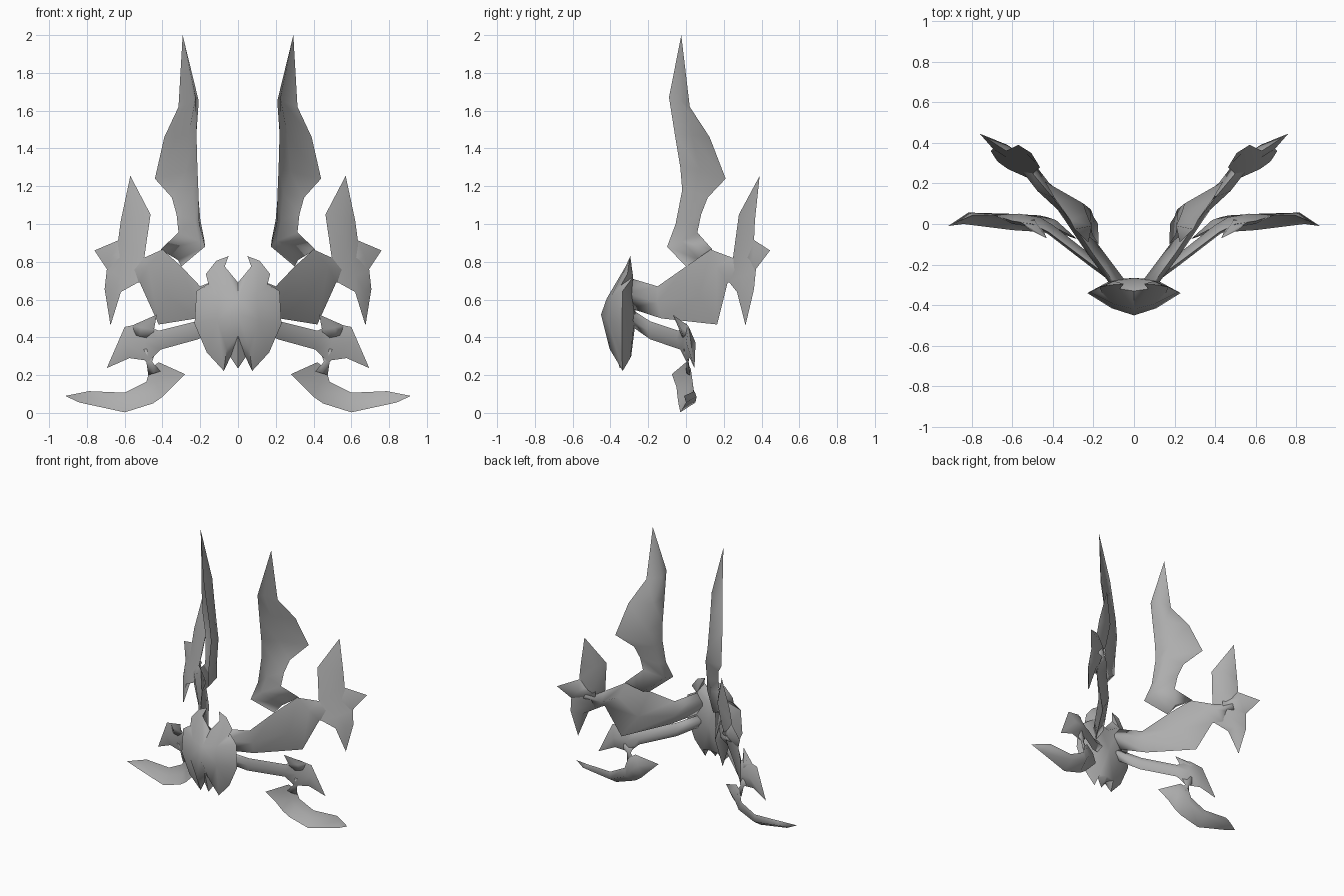
import bpy, bmesh, math
from mathutils import Vector

grey = bpy.data.materials.new("steel_grey")
grey.diffuse_color = (0.42, 0.42, 0.42, 1)


def finish(bm, name, angle):
    # mirror across x, weld the centre line and smooth
    geom = bm.verts[:] + bm.edges[:] + bm.faces[:]
    dup = bmesh.ops.duplicate(bm, geom=geom)["geom"]
    for v in dup:
        if isinstance(v, bmesh.types.BMVert):
            v.co.x = -v.co.x
    bmesh.ops.reverse_faces(bm, faces=[f for f in dup if isinstance(f, bmesh.types.BMFace)])
    bmesh.ops.remove_doubles(bm, verts=bm.verts[:], dist=0.0005)
    bmesh.ops.recalc_face_normals(bm, faces=bm.faces[:])
    me = bpy.data.meshes.new(name)
    bm.to_mesh(me)
    bm.free()
    me.materials.append(grey)
    ob = bpy.data.objects.new(name, me)
    bpy.context.collection.objects.link(ob)
    bpy.ops.object.select_all(action='DESELECT')
    ob.select_set(True)
    bpy.context.view_layer.objects.active = ob
    bpy.ops.object.shade_smooth_by_angle(angle=math.radians(angle))


def blade(name, normal, back, front, sections, mid=0.5, angle=110):
    """Loft four-sided sections: two edge points plus a back and a front ridge.
    A section with a single point is a sharp tip."""
    bm = bmesh.new()
    n = Vector(normal).normalized()
    rings = []
    for s in sections:
        if len(s) == 1:
            rings.append([bm.verts.new(s[0])])
            continue
        a, b = Vector(s[0]), Vector(s[1])
        m = a.lerp(b, mid)
        k = min(1.0, (b - a).length / 0.12)
        rings.append([bm.verts.new(p) for p in (a, m + n * back * k, b, m + n * front * k)])
    for r, q in zip(rings, rings[1:]):
        for i in range(4):
            j = (i + 1) % 4
            if len(q) == 1:
                bm.faces.new((r[i], r[j], q[0]))
            elif len(r) == 1:
                bm.faces.new((r[0], q[j], q[i]))
            else:
                bm.faces.new((r[i], r[j], q[j], q[i]))
    for r in (rings[0], rings[-1]):
        if len(r) == 4:
            bm.faces.new(r)
    finish(bm, name, angle)


WING = (-0.79, 0.61, 0)
LEG = (-0.56, 0.83, 0)

# upper arm reaching out and back from the body
blade("upper_arm", WING, 0.05, -0.02, [
    ((0.09, -0.30, 0.715), (0.09, -0.30, 0.555)),
    ((0.20, -0.15, 0.67), (0.22, -0.13, 0.50)),
    ((0.30, 0.00, 0.775), (0.42, 0.165, 0.468)),
    ((0.40, 0.13, 0.865), (0.52, 0.22, 0.69)),
    ((0.50, 0.25, 0.82), (0.56, 0.28, 0.69)),
    ((0.60, 0.34, 0.84), (0.62, 0.34, 0.76))])

# tall hollow-fronted blade
blade("tall_blade", WING, 0.065, 0.03, [
    ((0.30, 0.00, 0.775), (0.41, 0.14, 0.865)),
    ((0.175, -0.10, 0.88), (0.315, 0.06, 0.955)),
    ((0.205, -0.055, 1.00), (0.325, 0.08, 1.05)),
    ((0.21, -0.02, 1.18), (0.35, 0.115, 1.14)),
    ((0.215, -0.03, 1.30), (0.44, 0.21, 1.24)),
    ((0.22, -0.06, 1.48), (0.39, 0.125, 1.46)),
    ((0.225, -0.09, 1.67), (0.315, 0.02, 1.62)),
    ((0.293, -0.025, 2.0),)], mid=0.38)

# crescent at the end of the upper arm
blade("crescent_blade", WING, 0.045, -0.012, [
    ((0.57, 0.39, 1.255),),
    ((0.463, 0.28, 1.05), (0.62, 0.365, 1.02)),
    ((0.495, 0.25, 0.83), (0.635, 0.36, 0.91)),
    ((0.53, 0.23, 0.69), (0.695, 0.37, 0.755)),
    ((0.62, 0.27, 0.64), (0.706, 0.36, 0.655)),
    ((0.675, 0.315, 0.463),)])

# outward spike on the crescent
blade("crescent_spike", WING, 0.045, -0.012, [
    ((0.55, 0.30, 0.88), (0.57, 0.29, 0.73)),
    ((0.63, 0.36, 0.915), (0.69, 0.365, 0.755)),
    ((0.76, 0.445, 0.86),)])

# lower arm with a pointed end
blade("lower_arm", LEG, 0.04, -0.02, [
    ((0.08, -0.29, 0.55), (0.08, -0.29, 0.46)),
    ((0.22, -0.19, 0.485), (0.21, -0.19, 0.39)),
    ((0.42, -0.04, 0.435), (0.41, -0.03, 0.335)),
    ((0.50, 0.00, 0.475), (0.47, 0.00, 0.275)),
    ((0.60, 0.015, 0.455), (0.575, 0.02, 0.29)),
    ((0.695, 0.045, 0.237),)])

# elbow spike pointing up and inward
blade("elbow_spike", LEG, 0.03, -0.02, [
    ((0.45, -0.02, 0.39), (0.57, 0.02, 0.42)),
    ((0.445, -0.035, 0.44), (0.56, 0.01, 0.463)),
    ((0.43, -0.07, 0.52),)])

# neck between lower arm and foot
blade("ankle", (0, 1, 0), 0.025, -0.015, [
    ((0.43, -0.01, 0.345), (0.55, 0.015, 0.33)),
    ((0.455, 0.005, 0.27), (0.485, 0.01, 0.27)),
    ((0.41, 0.0, 0.22), (0.475, 0.02, 0.20))])

# curved claw foot
blade("claw_foot", (0, 1, 0), 0.045, 0.015, [
    ((0.28, -0.075, 0.205),),
    ((0.42, 0.00, 0.268), (0.35, -0.05, 0.135)),
    ((0.465, 0.025, 0.235), (0.40, -0.045, 0.085)),
    ((0.485, 0.035, 0.165), (0.45, -0.04, 0.05)),
    ((0.60, 0.04, 0.107), (0.60, -0.03, 0.003)),
    ((0.79, 0.045, 0.115), (0.84, 0.0, 0.055)),
    ((0.915, -0.01, 0.09),)])

# faceted shield body with two horns on top
P = {
    "c0": (0, -0.33, 0.69), "c1": (0, -0.42, 0.605), "c2": (0, -0.45, 0.52),
    "c3": (0, -0.40, 0.41), "c4": (0, -0.35, 0.235),
    "hi": (0.07, -0.32, 0.775), "ht": (0.05, -0.295, 0.83), "ho": (0.115, -0.30, 0.805),
    "s1": (0.17, -0.31, 0.735), "sn": (0.155, -0.345, 0.675),
    "s2": (0.22, -0.335, 0.645), "s3": (0.23, -0.34, 0.47),
    "s4": (0.165, -0.34, 0.32), "s5": (0.075, -0.335, 0.222), "s6": (0.04, -0.34, 0.295),
    "f1": (0.10, -0.395, 0.62), "f2": (0.06, -0.405, 0.34), "f3": (0.11, -0.415, 0.49),
    "b1": (0.10, -0.28, 0.72), "b2": (0.11, -0.275, 0.47), "b3": (0.06, -0.295, 0.29),
    "b0": (0, -0.28, 0.66), "b4": (0, -0.29, 0.30), "hub": (0, -0.265, 0.5)}
horn = "c0 c1 hi,hi c1 f1,hi f1 ho,hi ho ht,ho f1 s1,s1 f1 sn,sn f1 s2"
front = "c1 c2 f3 f1,f1 f3 s3 s2,c2 c3 f2 f3,f3 f2 s5 s4,f3 s4 s3,c3 s6 f2,c3 c4 s6,f2 s6 s5"
bevel = "c0 hi b1 b0,hi ht b1,ht ho b1,ho s1 b1,s1 sn b1,sn s2 b1,s2 s3 b2 b1"
lower = "s3 s4 b2,s4 b3 b2,s4 s5 b3,s5 s6 b3,s6 c4 b4 b3"
rear = "b0 b1 hub,b1 b2 hub,b2 b3 hub,b3 b4 hub"
bm = bmesh.new()
V = {k: bm.verts.new(p) for k, p in P.items()}
for group in (horn, front, bevel, lower, rear):
    for f in group.split(","):
        bm.faces.new([V[k] for k in f.split()])
finish(bm, "shield_body", 65)
